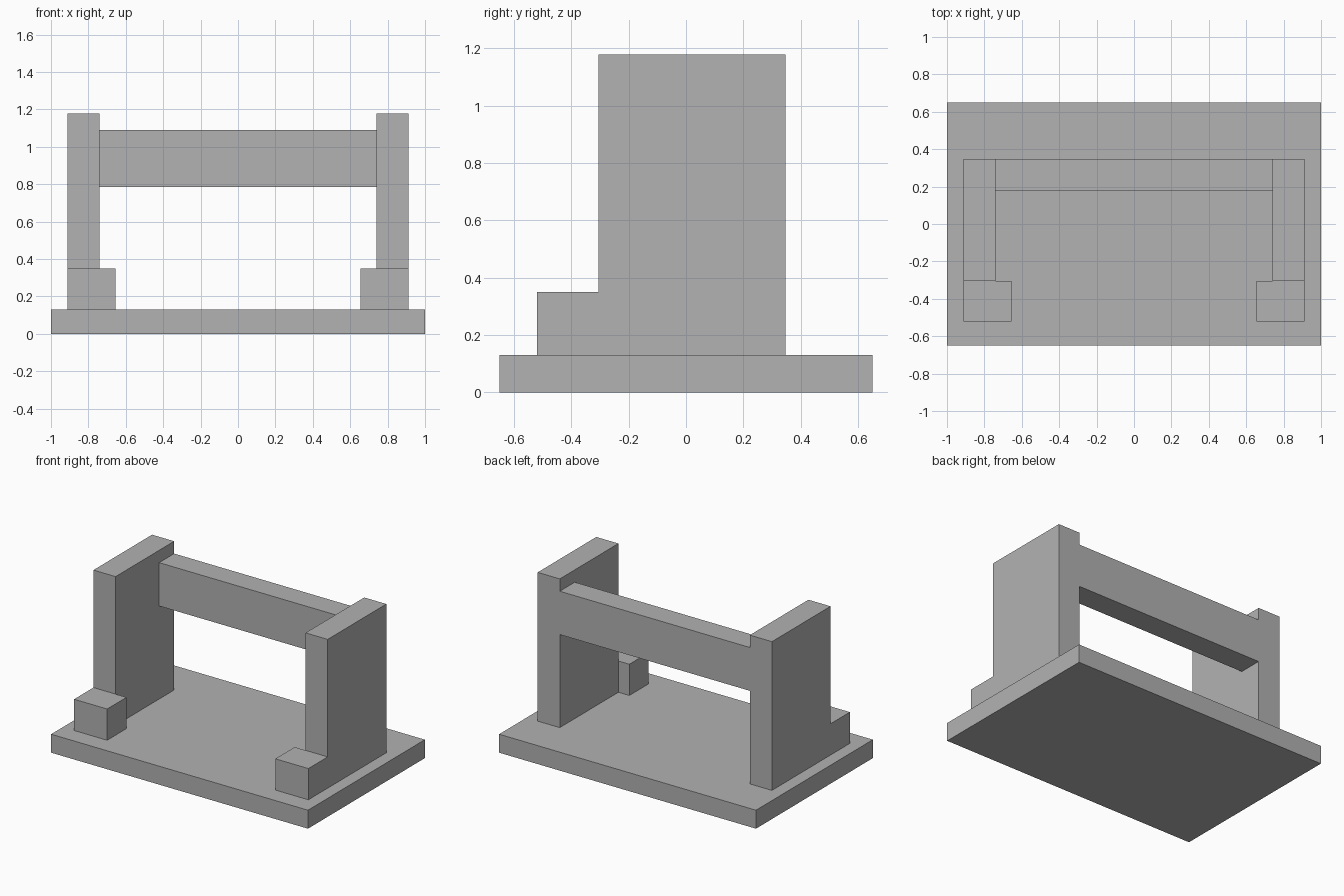
import bpy
from mathutils import Vector

cube = bpy.data.objects.get("Cube")
if cube:
    bpy.data.objects.remove(cube, do_unlink=True)

# One plain grey for every part
grey = bpy.data.materials.new("plain grey")
grey.use_nodes = True
colour = (0.447, 0.447, 0.447, 1)
grey.diffuse_color = colour
grey.node_tree.nodes["Principled BSDF"].inputs["Base Color"].default_value = colour


def box(name, low, high):
    """Add a flat-sided block spanning two opposite corners."""
    low, high = Vector(low), Vector(high)
    bpy.ops.mesh.primitive_cube_add(size=1)
    obj = bpy.context.object
    obj.name = name
    for v in obj.data.vertices:
        v.co = v.co * (high - low) + (low + high) / 2
    obj.data.materials.append(grey)
    return obj


BASE_TOP, PANEL_FRONT, PANEL_BACK = 0.13, -0.305, 0.347
OUTER, INNER = 0.912, 0.74

# Base slab
box("base", (-1, -0.65, 0), (1, 0.65, BASE_TOP))

# Upright side panels with a foot block in front of each
for side, sign in (("left", 1), ("right", -1)):
    def side_box(name, x_in, y0, y1, top):
        xs = sorted((sign * x_in, sign * OUTER))
        box(f"{side}_{name}", (xs[0], y0, BASE_TOP), (xs[1], y1, top))

    side_box("panel", INNER, PANEL_FRONT, PANEL_BACK, 1.177)
    side_box("foot", 0.655, -0.52, PANEL_FRONT, 0.35)

# Rail joining the panels at the back
box("back_rail", (-INNER, 0.18, 0.785), (INNER, PANEL_BACK, 1.09))
